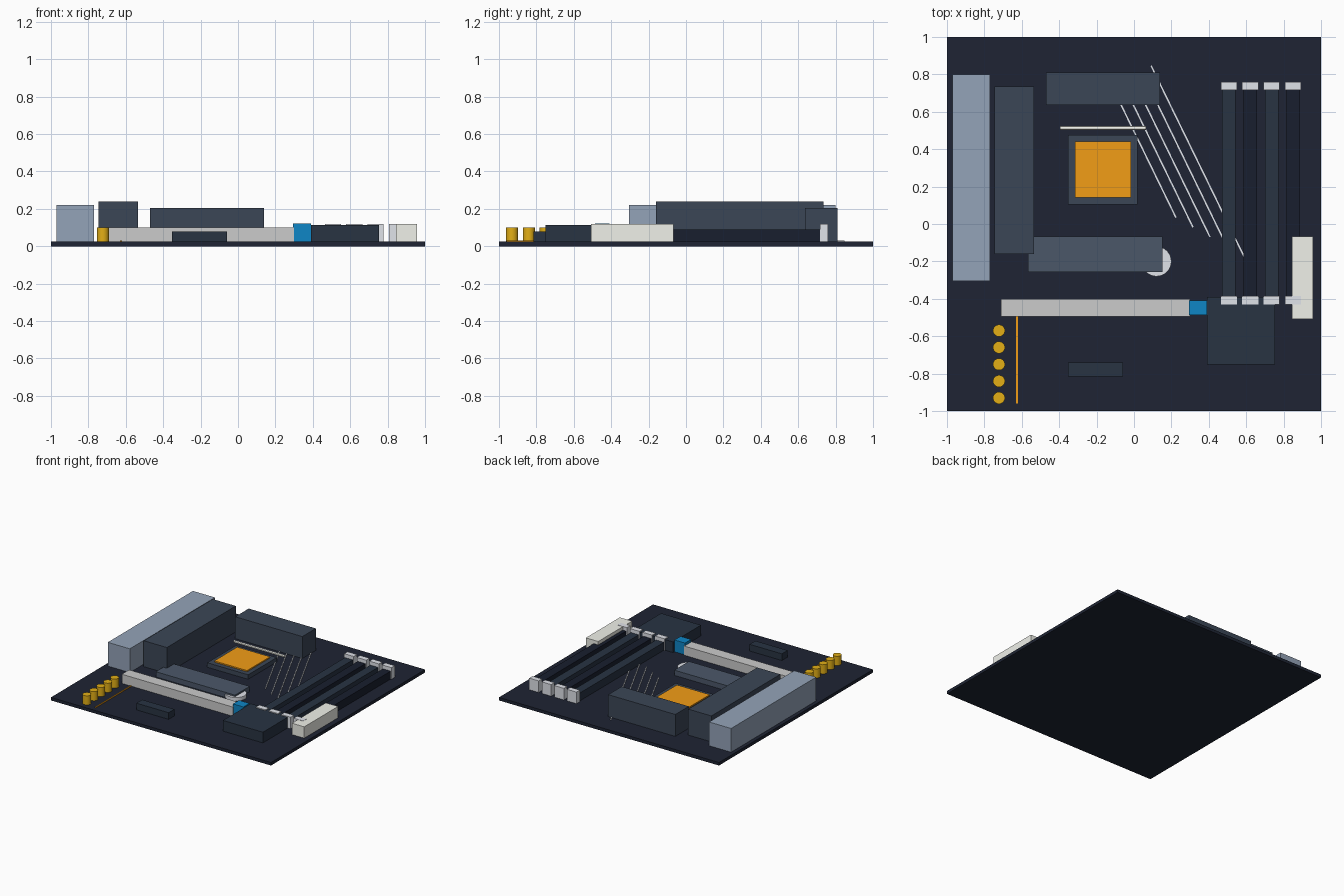
import bpy, math

if "Cube" in bpy.data.objects:
    bpy.data.objects.remove(bpy.data.objects["Cube"])

BOARD = 0.025  # top surface of the board


def mat(name, hexcol):
    def lin(c):
        return c / 12.92 if c <= 0.04045 else ((c + 0.055) / 1.055) ** 2.4
    m = bpy.data.materials.new(name)
    rgb = [lin(int(hexcol[i:i + 2], 16) / 255) for i in (0, 2, 4)]
    m.diffuse_color = (*rgb, 1)
    m.use_nodes = True
    m.node_tree.nodes["Principled BSDF"].inputs["Base Color"].default_value = m.diffuse_color
    return m


navy = mat("navy", "1e2433")
night = mat("night", "181e2e")
slate_dark = mat("slate_dark", "283342")
slate = mat("slate", "3b4656")
slate_mid = mat("slate_mid", "4b5769")
steel = mat("steel", "94a3b8")
orange = mat("orange", "f29d16")
gold = mat("gold", "e3af16")
blue = mat("blue", "0e86c6")
stone = mat("stone", "cbc7c7")
ivory = mat("ivory", "f0f1ea")
silver = mat("silver", "e0e3ea")


def box(name, x0, x1, y0, y1, z0, z1, m):
    bpy.ops.mesh.primitive_cube_add(size=1, location=((x0 + x1) / 2, (y0 + y1) / 2, (z0 + z1) / 2))
    o = bpy.context.object
    o.name = name
    o.scale = (x1 - x0, y1 - y0, z1 - z0)
    bpy.ops.object.transform_apply(location=False, rotation=False, scale=True)
    o.data.materials.append(m)
    return o


def cyl(name, r, depth, loc, m, sides=24, rot=(0, 0, 0)):
    bpy.ops.mesh.primitive_cylinder_add(vertices=sides, radius=r, depth=depth, location=loc, rotation=rot)
    o = bpy.context.object
    o.name = name
    o.data.materials.append(m)
    bpy.ops.object.shade_smooth_by_angle()
    return o


# Board
box("board", -1, 1, -1, 1, 0, BOARD, navy)

# Rear ports and power-stage heatsinks
box("port_block", -0.97, -0.77, -0.305, 0.80, BOARD, 0.22, steel)
box("side_heatsink", -0.745, -0.535, -0.16, 0.735, BOARD, 0.238, slate)
box("top_heatsink", -0.47, 0.14, 0.635, 0.81, BOARD, 0.205, slate)

# Processor socket, lid and retention lever
box("socket", -0.352, 0.02, 0.103, 0.475, BOARD, 0.062, slate)
box("processor_lid", -0.315, -0.017, 0.142, 0.44, 0.06, 0.072, orange)
cyl("socket_lever", 0.01, 0.46, (-0.165, 0.513, 0.07), ivory, 12, (0, math.pi / 2, 0))

# Memory slots with end latches
for i in range(4):
    x = 0.507 + 0.1145 * i
    box(f"memory_slot_{i + 1}", x - 0.036, x + 0.036, -0.39, 0.72, BOARD, 0.09,
        slate_dark if i % 2 == 0 else night)
    for side, y in (("front", -0.408), ("back", 0.738)):
        box(f"latch_{side}_{i + 1}", x - 0.043, x + 0.043, y - 0.022, y + 0.022, BOARD, 0.12, silver)

# Slanted circuit traces, each ending lower right
for i in range(5):
    x1, y1 = 0.224 + 0.091 * i, 0.035 - 0.052 * i
    y0 = 0.672 + 0.0435 * i
    x0 = x1 - (y0 - y1) * 0.487
    t = box(f"trace_{i + 1}", -0.004, 0.004, -0.5, 0.5, 0, 0.006, silver)
    t.location = ((x0 + x1) / 2, (y0 + y1) / 2, BOARD + 0.002)
    t.scale.y = math.hypot(x1 - x0, y1 - y0)
    t.rotation_euler.z = math.atan2(x1 - x0, y0 - y1)

# Drive cover and coin battery
box("drive_cover", -0.567, 0.153, -0.257, -0.067, BOARD, 0.068, slate_mid)
cyl("coin_battery", 0.08, 0.03, (0.12, -0.2, BOARD + 0.015), silver, 32)

# Expansion slot with latch
box("expansion_slot", -0.71, 0.30, -0.495, -0.40, BOARD, 0.10, stone)
box("expansion_latch", 0.295, 0.39, -0.487, -0.408, BOARD, 0.122, blue)

# Chipset cover, power socket and front header
box("chipset_cover", 0.39, 0.753, -0.752, -0.39, BOARD, 0.113, slate_dark)
box("power_socket", 0.845, 0.957, -0.507, -0.067, BOARD, 0.118, ivory)
box("header_block", -0.353, -0.06, -0.815, -0.74, BOARD, 0.08, slate_dark)

# Audio capacitors and isolation line
for i in range(5):
    cyl(f"capacitor_{i + 1}", 0.032, 0.1 - BOARD, (-0.722, -0.57 - 0.09 * i, (0.1 + BOARD) / 2), gold)
box("isolation_line", -0.63, -0.62, -0.96, -0.495, BOARD, 0.03, orange)
